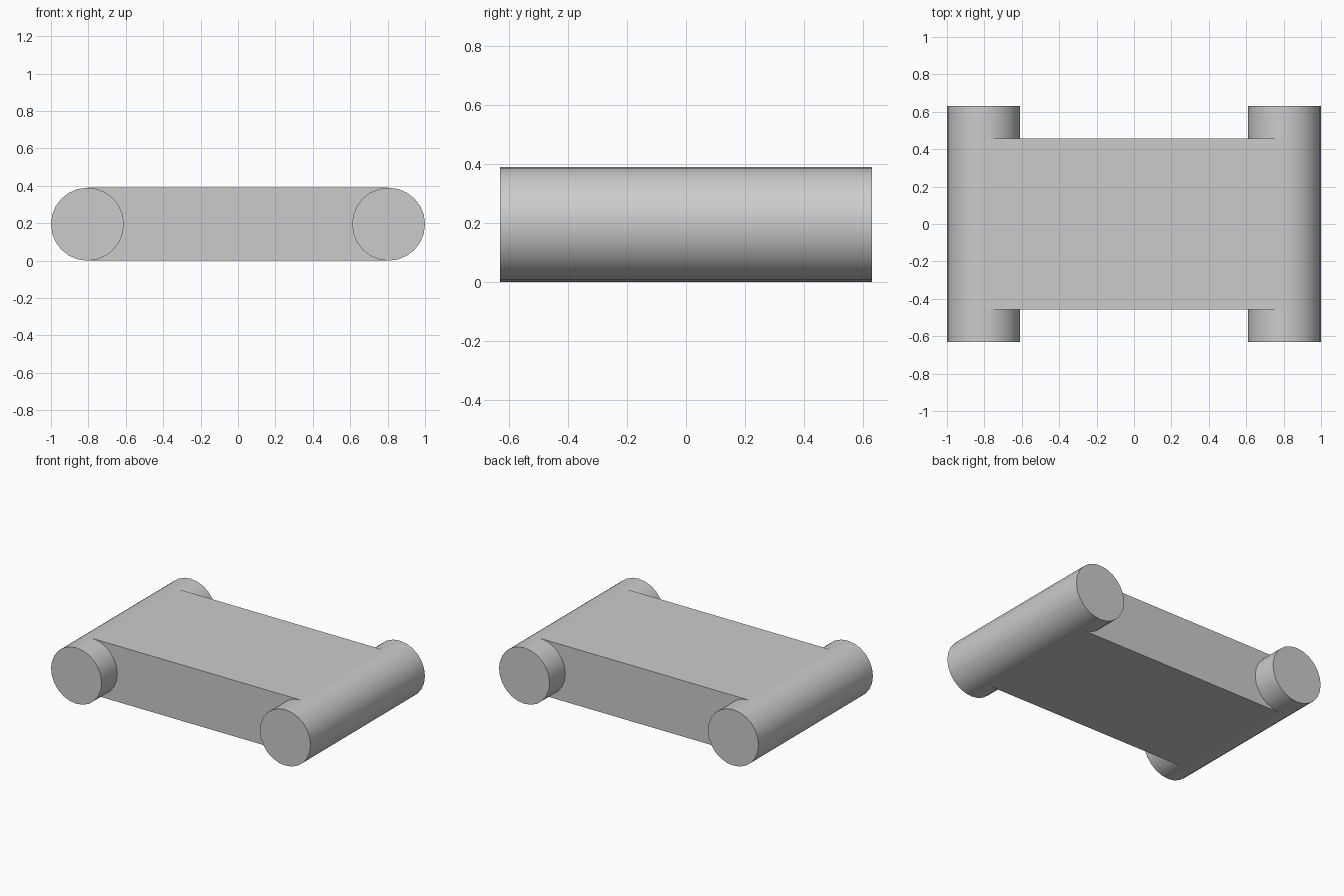
import bpy
import math

default = bpy.data.objects.get("Cube")
if default:
    bpy.data.objects.remove(default, do_unlink=True)

RADIUS = 0.195
AXIS_X = 1 - RADIUS      # distance of each roller axis from the centre
ROLLER_LENGTH = 1.26
BODY_DEPTH = 0.914

# Single plain grey
grey = bpy.data.materials.new("plain_grey")
grey.use_nodes = True
colour = (0.6, 0.6, 0.6, 1)
grey.diffuse_color = colour
grey.node_tree.nodes["Principled BSDF"].inputs["Base Color"].default_value = colour


def finish(name):
    obj = bpy.context.object
    obj.name = name
    obj.data.materials.append(grey)
    bpy.ops.object.transform_apply(location=False, rotation=True, scale=True)
    return obj


# Flat body reaching from one roller axis to the other
bpy.ops.mesh.primitive_cube_add(size=1, location=(0, 0, RADIUS))
bpy.context.object.scale = (2 * AXIS_X, BODY_DEPTH, 2 * RADIUS)
finish("body")

# Round end bars, longer than the body is deep
for name, side in (("left_roller", 1), ("right_roller", -1)):
    bpy.ops.mesh.primitive_cylinder_add(
        vertices=24, radius=RADIUS, depth=ROLLER_LENGTH,
        location=(side * AXIS_X, 0, RADIUS), rotation=(math.pi / 2, 0, 0))
    finish(name)
    bpy.ops.object.shade_smooth_by_angle(angle=math.radians(30))
